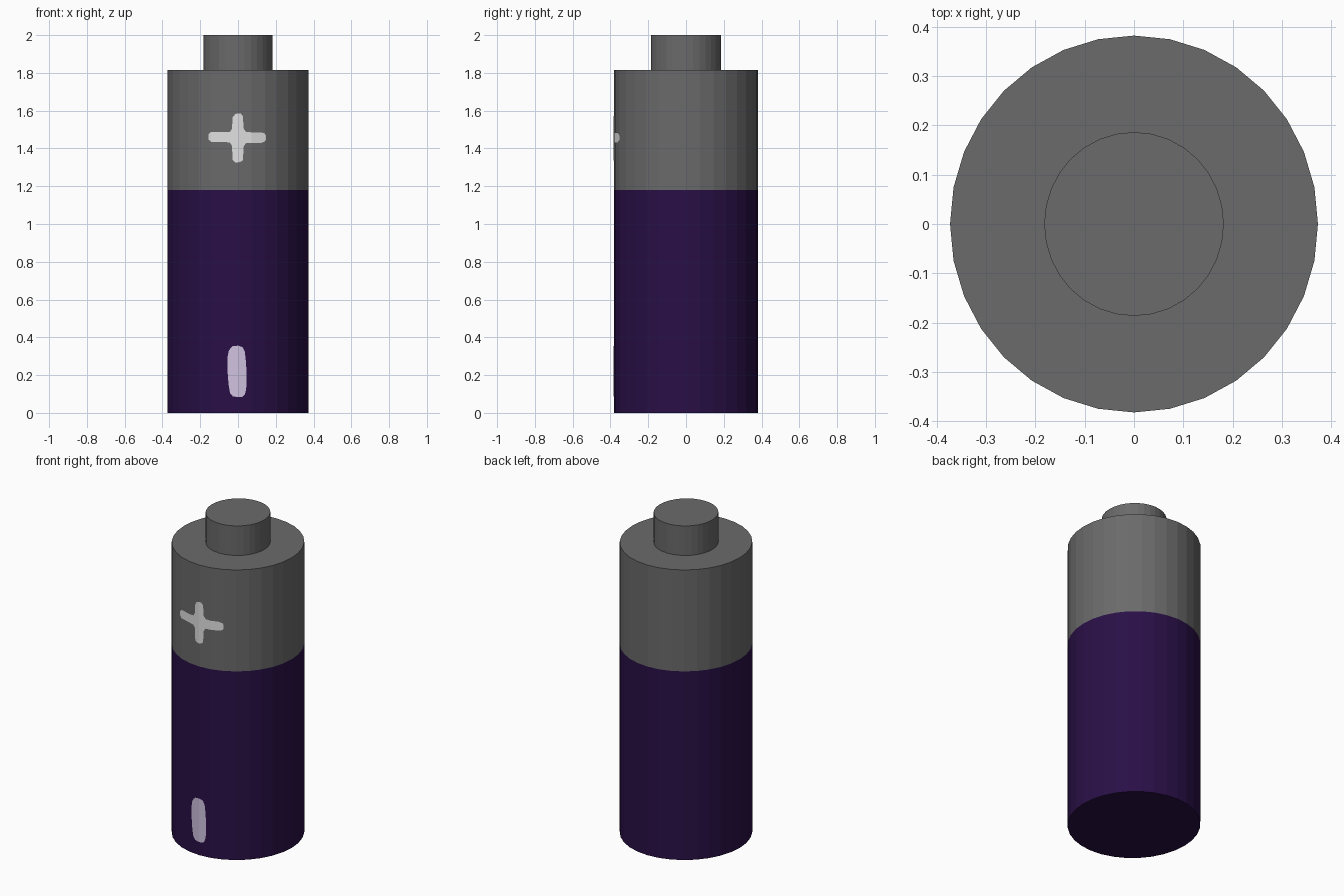
import bpy, bmesh, math

if "Cube" in bpy.data.objects:
    bpy.data.objects.remove(bpy.data.objects["Cube"])

SIDES = 32
RX, RY = 0.373, 0.382          # slightly oval body
RATIO = RY / RX


def material(name, rgb):
    m = bpy.data.materials.new(name)
    m.diffuse_color = (*rgb, 1.0)
    m.use_nodes = True
    m.node_tree.nodes["Principled BSDF"].inputs["Base Color"].default_value = m.diffuse_color
    return m


GREY = material("grey metal", (0.145, 0.145, 0.145))
PURPLE = material("dark purple", (0.022, 0.005, 0.062))
WHITE = material("light grey", (0.75, 0.75, 0.75))
LILAC = material("pale lilac", (0.62, 0.54, 0.74))


def finish(name, bm, mat):
    mesh = bpy.data.meshes.new(name)
    bm.to_mesh(mesh)
    bm.free()
    mesh.materials.append(mat)
    obj = bpy.data.objects.new(name, mesh)
    bpy.context.collection.objects.link(obj)
    return obj


def lathe(name, profile, mat, cap_bottom=False, cap_top=False):
    """Spin (radius, z) points, listed bottom to top, around z."""
    bm = bmesh.new()
    rings = []
    for r, z in profile:
        ring = []
        for i in range(SIDES):
            a = 2 * math.pi * i / SIDES
            ring.append(bm.verts.new((r * math.cos(a), r * RATIO * math.sin(a), z)))
        rings.append(ring)
    for a, b in zip(rings, rings[1:]):
        for i in range(SIDES):
            j = (i + 1) % SIDES
            bm.faces.new((a[i], a[j], b[j], b[i]))
    if cap_bottom:
        bm.faces.new(rings[0][::-1])
    if cap_top:
        bm.faces.new(rings[-1])
    return finish(name, bm, mat)


def front_y(x):
    """Depth of the faceted front wall at x."""
    step = 2 * math.pi / SIDES
    k = math.floor(math.asin(x / RX) / step + 1e-6)
    xa, xb = RX * math.sin(k * step), RX * math.sin((k + 1) * step)
    ya, yb = RY * math.cos(k * step), RY * math.cos((k + 1) * step)
    return -(ya + (yb - ya) * (x - xa) / (xb - xa))


def mark(name, columns, mat):
    """Thin painted plate hugging the front, from (x, bottom, top) columns."""
    bm = bmesh.new()
    pairs = [[bm.verts.new((x, front_y(x) - 0.003, z)) for z in (lo, hi)]
             for x, lo, hi in columns]
    for a, b in zip(pairs, pairs[1:]):
        bm.faces.new((a[0], b[0], b[1], a[1]))
    return finish(name, bm, mat)


# Casing and terminal
lathe("lower_casing", [(RX, 0), (RX, 1.18)], PURPLE, cap_bottom=True)
lathe("upper_casing", [(RX, 1.18), (RX, 1.815), (0.182, 1.815)], GREY)
lathe("terminal", [(0.182, 1.815), (0.182, 2.0)], GREY, cap_top=True)

# Plus sign; columns include the wall's facet edges
E1, E2 = (RX * math.sin(2 * math.pi * k / SIDES) for k in (1, 2))
mark("plus_sign", [
    (-0.156, 1.447, 1.474), (-E2, 1.435, 1.488), (-E1, 1.435, 1.488),
    (-0.042, 1.430, 1.488), (-0.032, 1.415, 1.505), (-0.028, 1.338, 1.565),
    (-0.015, 1.326, 1.582), (0, 1.326, 1.586), (0.015, 1.33, 1.584),
    (0.026, 1.338, 1.57), (0.030, 1.41, 1.505), (0.042, 1.428, 1.488),
    (E1, 1.428, 1.485), (0.125, 1.43, 1.485), (E2, 1.437, 1.478),
    (0.148, 1.447, 1.468)], WHITE)

# Minus sign
mark("minus_sign", [
    (-0.056, 0.23, 0.29), (-0.050, 0.15, 0.325), (-0.042, 0.105, 0.34),
    (-0.028, 0.088, 0.353), (0, 0.083, 0.356), (0.024, 0.085, 0.348),
    (0.036, 0.097, 0.325), (0.041, 0.115, 0.28), (0.046, 0.15, 0.21)], LILAC)
